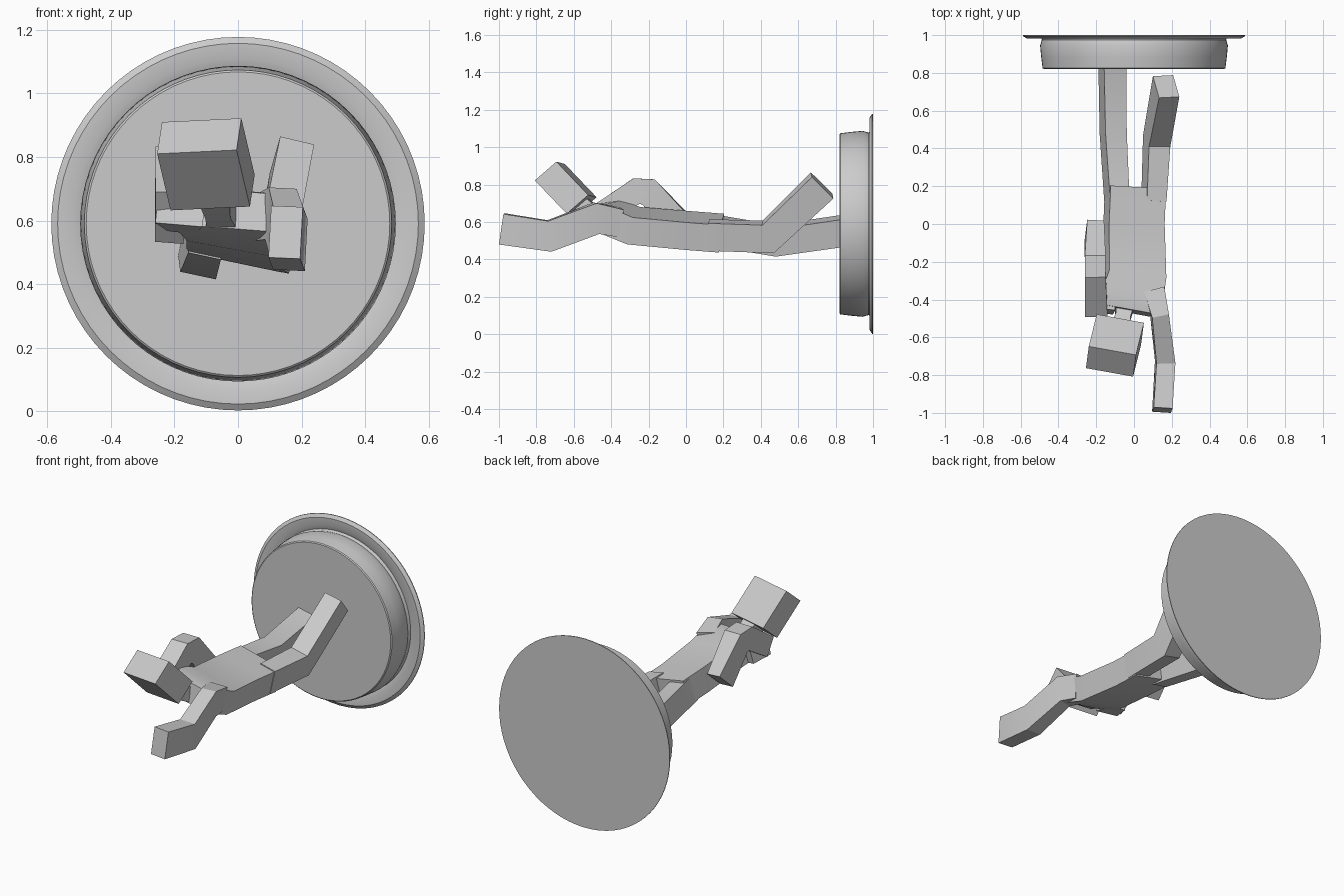
import bpy, bmesh, math
from mathutils import Vector, Matrix

cube = bpy.data.objects.get("Cube")
if cube:
    bpy.data.objects.remove(cube, do_unlink=True)

GREY = (0.6, 0.6, 0.6, 1)
grey = bpy.data.materials.new("plain_grey")
grey.use_nodes = True
grey.diffuse_color = GREY
grey.node_tree.nodes["Principled BSDF"].inputs["Base Color"].default_value = GREY


def finish(name, bm, angle=25):
    """Turn a bmesh into a shaded, coloured object."""
    bmesh.ops.remove_doubles(bm, verts=bm.verts, dist=0.0005)
    bmesh.ops.recalc_face_normals(bm, faces=bm.faces)
    mesh = bpy.data.meshes.new(name)
    bm.to_mesh(mesh)
    bm.free()
    mesh.materials.append(grey)
    for poly in mesh.polygons:
        poly.use_smooth = True
    mesh.set_sharp_from_angle(angle=math.radians(angle))
    obj = bpy.data.objects.new(name, mesh)
    bpy.context.collection.objects.link(obj)
    return obj


def limb(name, sections):
    """Loft rectangles along a path: (centre, width, height, roll in degrees)."""
    bm = bmesh.new()
    points = [Vector(s[0]) for s in sections]
    rings = []
    for i, (_, width, height, roll) in enumerate(sections):
        before = points[max(i - 1, 0)]
        after = points[min(i + 1, len(points) - 1)]
        a = (points[i] - before).normalized()
        b = (after - points[i]).normalized()
        along = (a + b).normalized()
        r = math.radians(roll)
        side = Vector((math.cos(r), 0, -math.sin(r)))
        side = (side - along * side.dot(along)).normalized()
        up = side.cross(along)
        rings.append([bm.verts.new(points[i] + side * sx * width / 2 + up * sz * height / 2)
                      for sx, sz in ((-1, -1), (1, -1), (1, 1), (-1, 1))])
    for low, high in zip(rings, rings[1:]):
        for k in range(4):
            n = (k + 1) % 4
            bm.faces.new((low[k], low[n], high[n], high[k]))
    bm.faces.new(rings[0])
    bm.faces.new(rings[-1])
    return finish(name, bm)


# Round base: a drum with a bevelled flange, turned about the y axis
def turned(name, profile, height=0.59):
    bm = bmesh.new()
    verts = [bm.verts.new((r, y, height)) for r, y in profile]
    edges = [bm.edges.new(pair) for pair in zip(verts, verts[1:])]
    bmesh.ops.spin(bm, geom=verts + edges, cent=(0, 0, height), axis=(0, 1, 0),
                   angle=math.tau, steps=72, use_duplicate=False)
    return finish(name, bm, 30)


turned("round_base", [(0, 0.82), (0.478, 0.82), (0.484, 0.825), (0.491, 0.88),
                      (0.497, 0.945), (0.488, 0.975), (0.495, 0.993), (0.52, 0.984),
                      (0.568, 0.982), (0.588, 0.995), (0.588, 1.0), (0, 1.0)])

# Torso, slightly rolled so its right side sits higher
limb("torso", [((-0.03, -0.46, 0.635), 0.33, 0.12, 6),
               ((-0.02, -0.40, 0.625), 0.33, 0.15, 9),
               ((0.005, -0.28, 0.58), 0.31, 0.15, 12),
               ((0.0, 0.0, 0.555), 0.30, 0.15, 12),
               ((0.008, 0.19, 0.54), 0.30, 0.15, 12)])

# Legs
limb("left_leg", [((0.105, 0.12, 0.53), 0.105, 0.15, 12),
                  ((0.12, 0.44, 0.52), 0.115, 0.165, 12),
                  ((0.17, 0.728, 0.795), 0.11, 0.165, 16)])
limb("right_leg", [((-0.09, 0.12, 0.56), 0.105, 0.15, 12),
                   ((-0.11, 0.48, 0.50), 0.115, 0.15, 12),
                   ((-0.115, 0.86, 0.555), 0.12, 0.15, 12)])

# Arms
limb("left_arm", [((0.10, -0.36, 0.60), 0.11, 0.15, 6),
                  ((0.135, -0.48, 0.62), 0.09, 0.165, 4),
                  ((0.165, -0.73, 0.525), 0.10, 0.165, 3),
                  ((0.15, -0.985, 0.563), 0.10, 0.165, 3)])
limb("right_arm", [((-0.20, -0.46, 0.64), 0.12, 0.12, 0),
                   ((-0.205, -0.265, 0.765), 0.11, 0.14, 0),
                   ((-0.205, -0.20, 0.76), 0.11, 0.15, 0),
                   ((-0.21, -0.035, 0.58), 0.09, 0.15, 8)])
limb("right_shoulder", [((-0.17, -0.34, 0.62), 0.09, 0.12, 8),
                        ((-0.18, -0.46, 0.645), 0.15, 0.12, 6)])

# Neck
limb("neck", [((-0.045, -0.42, 0.61), 0.10, 0.09, 6),
              ((-0.06, -0.50, 0.645), 0.08, 0.09, 5),
              ((-0.08, -0.59, 0.72), 0.11, 0.09, 4)])

# Head: a box tilted back, given by its width, depth and height directions
bm = bmesh.new()
bmesh.ops.create_cube(bm, size=1)
width, depth, drop = (Vector((0.25, -0.045, 0.012)), Vector((0.015, 0.115, 0.1)),
                      Vector((0.042, 0.17, -0.178)))
centre = Vector((-0.122, -0.728, 0.866)) + drop / 2
axes = Matrix((width, depth, drop)).transposed().to_4x4()
bmesh.ops.transform(bm, matrix=Matrix.Translation(centre) @ axes, verts=bm.verts)
finish("head", bm)
